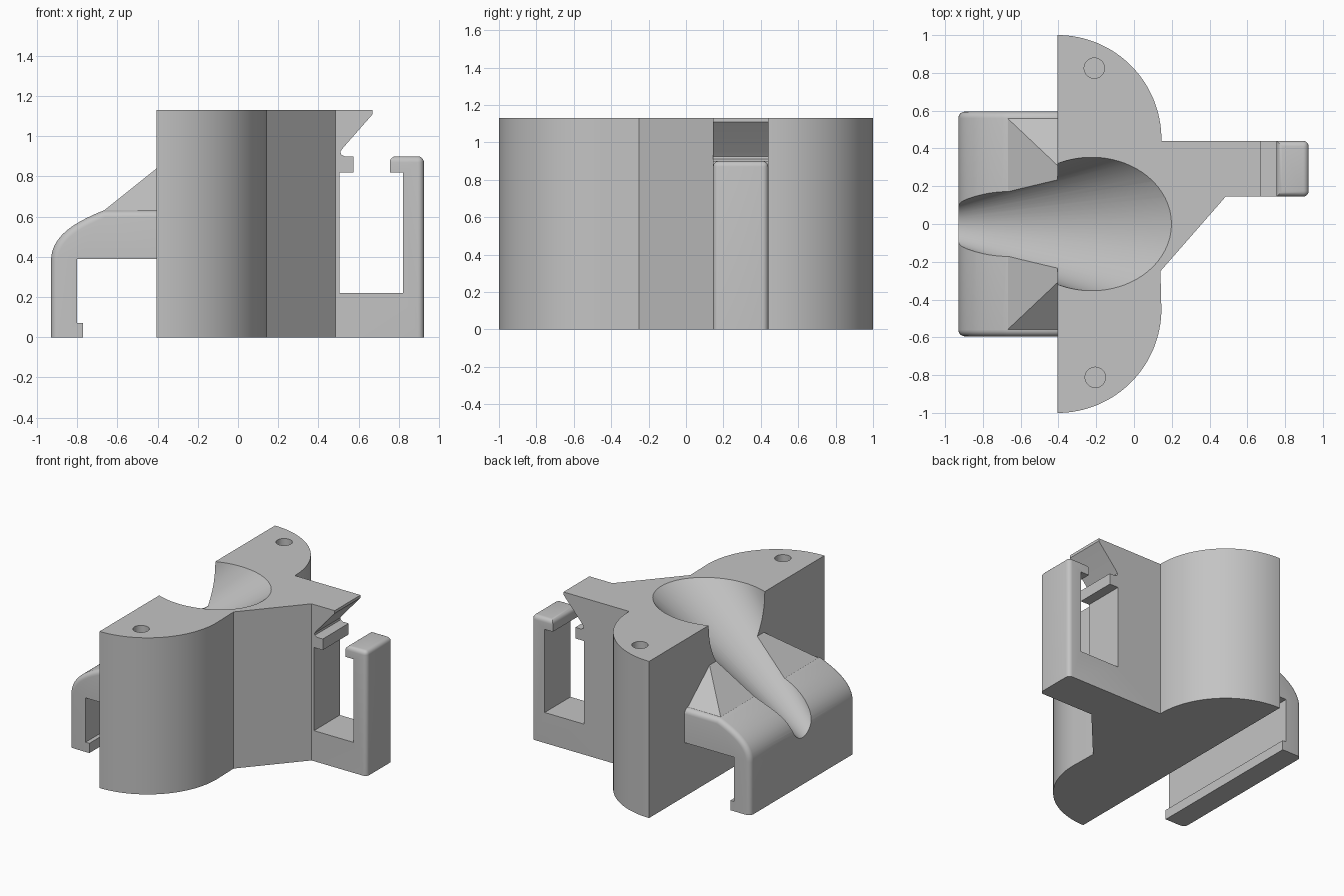
import bpy, bmesh
from math import sin, cos, pi, radians
from mathutils import Vector

cube = bpy.data.objects.get("Cube")
if cube:
    bpy.data.objects.remove(cube, do_unlink=True)

grey = bpy.data.materials.new("mid_grey")
grey.use_nodes = True
grey.diffuse_color = (0.55, 0.55, 0.55, 1)
for node in grey.node_tree.nodes:
    if node.type == 'BSDF_PRINCIPLED':
        node.inputs["Base Color"].default_value = (0.55, 0.55, 0.55, 1)


def finish(name, bm):
    bmesh.ops.recalc_face_normals(bm, faces=bm.faces[:])
    mesh = bpy.data.meshes.new(name)
    bm.to_mesh(mesh)
    bm.free()
    mesh.materials.append(grey)
    ob = bpy.data.objects.new(name, mesh)
    bpy.context.collection.objects.link(ob)
    return ob


def loft(name, ring_a, ring_b, rounded=None, radius=0.04):
    """Skin two matching rings, cap them, and round the edges chosen by a rule."""
    bm = bmesh.new()
    a = [bm.verts.new(p) for p in ring_a]
    b = [bm.verts.new(p) for p in ring_b]
    bm.faces.new(a)
    bm.faces.new(b[::-1])
    for i in range(len(a)):
        j = (i + 1) % len(a)
        bm.faces.new((a[i], b[i], b[j], a[j]))
    bmesh.ops.recalc_face_normals(bm, faces=bm.faces[:])
    if rounded:
        edges = [e for e in bm.edges if rounded(*e.verts)]
        bmesh.ops.bevel(bm, geom=edges, offset=radius, segments=5,
                        profile=0.5, affect='EDGES', clamp_overlap=True)
    return finish(name, bm)


def upright(name, pts, z0, z1):
    return loft(name, [(x, y, z0) for x, y in pts], [(x, y, z1) for x, y in pts])


def sideways(name, pts, y0, y1, rounded, radius):
    return loft(name, [(x, y0, z) for x, z in pts],
                [(x, y1, z) for x, z in pts], rounded, radius)


def circle(cx, cy, r, start, end, n):
    return [(cx + r * cos(radians(start + (end - start) * i / n)),
             cy + r * sin(radians(start + (end - start) * i / n)))
            for i in range(n + 1)]


def combine(base, other, operation):
    mod = base.modifiers.new(operation.lower(), 'BOOLEAN')
    mod.object, mod.operation, mod.solver = other, operation, 'EXACT'
    bpy.context.view_layer.update()
    graph = bpy.context.evaluated_depsgraph_get()
    mesh = bpy.data.meshes.new_from_object(base.evaluated_get(graph))
    base.modifiers.clear()
    base.data = mesh
    bpy.data.objects.remove(other, do_unlink=True)


HEIGHT, WALL = 1.13, -0.405

# Main block: two rounded lobes joined by a diagonal web
outline = circle(WALL, 0.45, 0.55, 90, 0, 32)
outline += [(0.145, 0.42), (0.45, 0.3), (0.488, 0.148), (0.14, -0.25)]
outline += circle(WALL, -0.45, 0.55, 0, -90, 32)
body = upright("bracket_body", outline, 0, HEIGHT)

# Clip arm with its window, snap lip and hooked end
arm_profile = [(0.1, 0), (0.925, 0), (0.925, 0.9), (0.755, 0.9), (0.755, 0.82),
               (0.82, 0.82), (0.82, 0.22), (0.505, 0.22), (0.505, 0.82),
               (0.575, 0.82), (0.575, 0.9), (0.53, 0.9), (0.512, 0.91),
               (0.51, 0.925), (0.525, 0.945), (0.67, 1.11), (0.67, HEIGHT),
               (0.1, HEIGHT)]


def arm_edge(a, b):
    outer = min(a.co.x, b.co.x) > 0.92 and max(a.co.z, b.co.z) > 0.5
    top = min(a.co.x, b.co.x) > 0.75 and min(a.co.z, b.co.z) > 0.89
    return outer or top


arm = sideways("clip_arm", arm_profile, 0.145, 0.44, arm_edge, 0.03)

# Wide hanging hook with a curved shoulder
p = [Vector(c) for c in ((-0.93, 0.38), (-0.93, 0.5), (-0.82, 0.57), (-0.67, 0.63))]
shoulder = []
for i in range(17):
    t = i / 16
    q = (p[0] * (1 - t) ** 3 + p[1] * 3 * t * (1 - t) ** 2
         + p[2] * 3 * t * t * (1 - t) + p[3] * t ** 3)
    shoulder.append((q.x, q.y))
hook_profile = [(-0.93, 0)] + shoulder + [(-0.37, 0.632), (-0.37, 0.39), (-0.8, 0.39),
                                         (-0.8, 0.07), (-0.77, 0.07), (-0.77, 0)]


def hook_edge(a, b):
    same_side = abs(a.co.y - b.co.y) < 0.001
    mid = (a.co + b.co) / 2
    shoulder_run = min(a.co.z, b.co.z) > 0.375 and mid.z > 0.395 and mid.x < -0.371
    return same_side and (shoulder_run or mid.x < -0.925)


hook = sideways("hook", hook_profile, -0.595, 0.595, hook_edge, 0.035)

# Sloped gusset between hook and block
bm = bmesh.new()
for s in (-1, 1):
    for x, y, z in ((-0.67, 0.56, 0.628), (-0.66, 0.55, 0.5), (WALL, 0.56, 0.63),
                    (WALL, 0.31, 0.84), (-0.37, 0.31, 0.84), (-0.37, 0.55, 0.5)):
        bm.verts.new((x, s * y, z))
bmesh.ops.convex_hull(bm, input=bm.verts[:])
gusset = finish("gusset", bm)

for part in (hook, gusset, arm):
    combine(body, part, 'UNION')


# Tapered sloping spout carved through block and hook
def spout_ring(x, n=96):
    w = 0.12 + 0.38 * (x + 0.93)
    h = 1.3 * w
    z = 0.34 + 0.7 * (x + 0.93) + h
    return [(x, w * sin(2 * pi * i / n), z - h * cos(2 * pi * i / n)) for i in range(n)]


combine(body, loft("spout_cutter", spout_ring(-1.1), spout_ring(0.4)), 'DIFFERENCE')

# Blind screw holes in the top
for x, y in ((-0.21, 0.825), (-0.205, -0.812)):
    hole = upright("hole_cutter", circle(x, y, 0.054, 0, 360, 32)[:-1], 0.83, 1.3)
    combine(body, hole, 'DIFFERENCE')

bpy.ops.object.select_all(action='DESELECT')
body.select_set(True)
bpy.context.view_layer.objects.active = body
bpy.ops.object.shade_smooth_by_angle(angle=radians(25))
